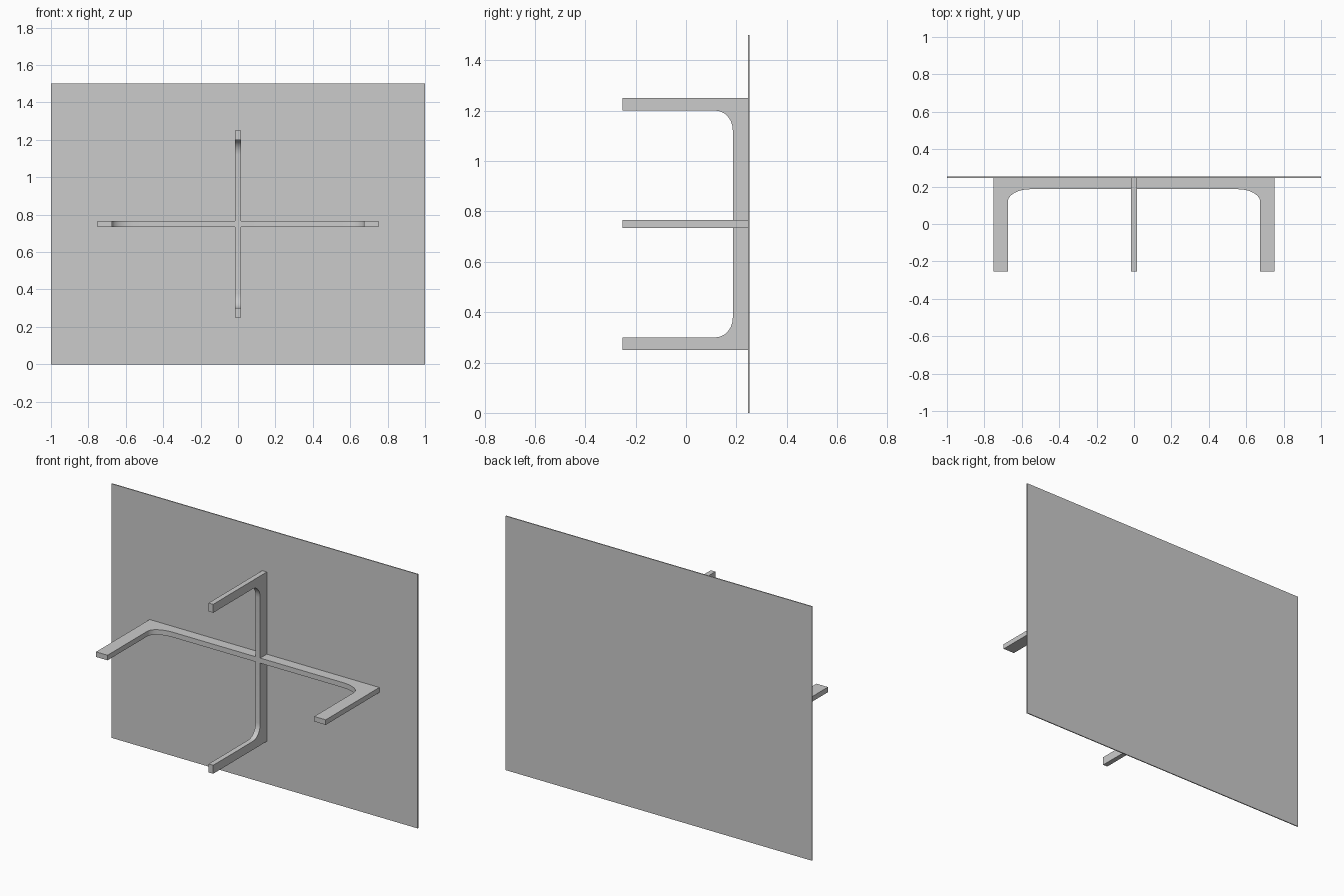
import bpy, bmesh, math
from mathutils import Vector

if "Cube" in bpy.data.objects:
    bpy.data.objects.remove(bpy.data.objects["Cube"])

BACK, FRONT = 0.247, -0.253      # bracket depth range
SPINE = 0.186                    # front face of the spine
MID_Z = 0.75
THICK = 0.03


def bracket_profile(half, prong, fillet_w, fillet_d, segs=6):
    """Half outline as (across, depth), mirrored into a full U shape."""
    inner = half - prong
    side = [(half, BACK), (half, FRONT), (inner, FRONT)]
    for i in range(segs + 1):
        a = math.pi / 2 * i / segs
        side.append((inner - fillet_w * (1 - math.cos(a)),
                     SPINE - fillet_d * (1 - math.sin(a))))
    return side + [(-u, v) for u, v in reversed(side)]


def make_bracket(name, profile, place, normal):
    bm = bmesh.new()
    verts = [bm.verts.new(place(u, v) - normal * THICK / 2) for u, v in profile]
    face = bm.faces.new(verts)
    new = bmesh.ops.extrude_face_region(bm, geom=[face])["geom"]
    bmesh.ops.translate(bm, vec=normal * THICK,
                        verts=[g for g in new if isinstance(g, bmesh.types.BMVert)])
    bmesh.ops.recalc_face_normals(bm, faces=bm.faces)
    mesh = bpy.data.meshes.new(name)
    bm.to_mesh(mesh)
    bm.free()
    obj = bpy.data.objects.new(name, mesh)
    bpy.context.collection.objects.link(obj)
    bpy.ops.object.select_all(action='DESELECT')
    obj.select_set(True)
    bpy.context.view_layer.objects.active = obj
    bpy.ops.object.shade_smooth_by_angle(angle=math.radians(35))


# Thin back panel
bpy.ops.mesh.primitive_cube_add(size=1, location=(0, 0.25, MID_Z))
panel = bpy.context.object
panel.name = "back_panel"
panel.scale = (2, 0.006, 1.5)
bpy.ops.object.transform_apply(location=False, rotation=False, scale=True)

# Crossed U brackets in front of the panel
make_bracket("horizontal_bracket", bracket_profile(0.75, 0.075, 0.12, 0.067),
             lambda u, v: Vector((u, v, MID_Z)), Vector((0, 0, 1)))
make_bracket("vertical_bracket", bracket_profile(0.50, 0.05, 0.08, 0.067),
             lambda u, v: Vector((0, v, MID_Z + u)), Vector((1, 0, 0)))
